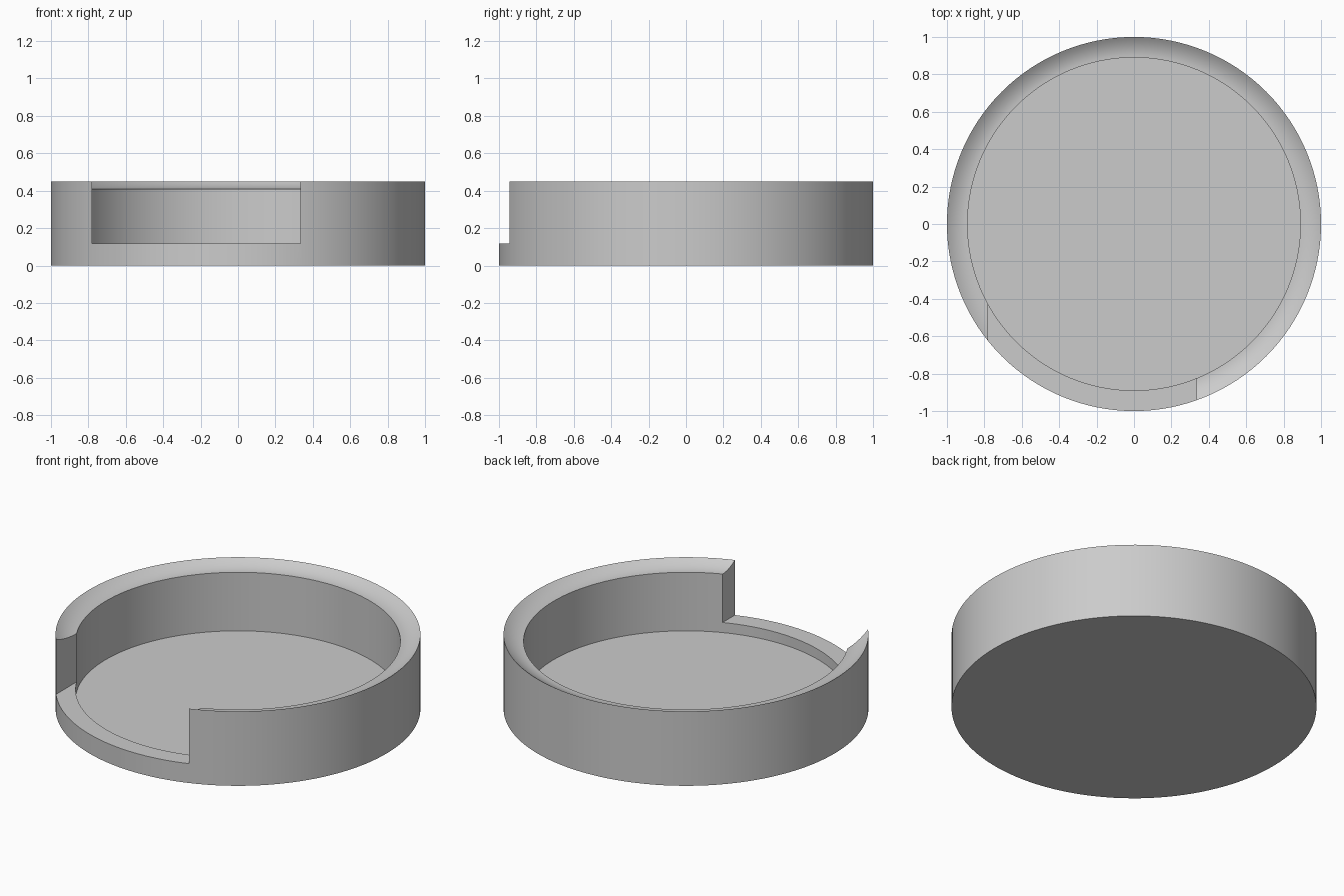
import bpy
import bmesh
import math

cube = bpy.data.objects.get("Cube")
if cube:
    bpy.data.objects.remove(cube, do_unlink=True)

SEGMENTS = 128
OUTER, INNER = 1.0, 0.89
HEIGHT, LIP, LEDGE, FLOOR = 0.45, 0.41, 0.117, 0.056
NOTCH_LEFT, NOTCH_RIGHT = 0.333, -0.78

grey = bpy.data.materials.new("plain grey")
grey.use_nodes = True
colour = (0.6, 0.6, 0.6, 1)
grey.diffuse_color = colour
grey.node_tree.nodes["Principled BSDF"].inputs["Base Color"].default_value = colour


def make_object(name, bm):
    mesh = bpy.data.meshes.new(name)
    bm.to_mesh(mesh)
    bm.free()
    obj = bpy.data.objects.new(name, mesh)
    bpy.context.collection.objects.link(obj)
    return obj


# Dish profile from floor to base, with a rim hollowed down towards the inside
STEPS = 8
rim = []
for i in range(STEPS + 1):
    t = i / STEPS
    rim.append((INNER + (OUTER - INNER) * t, LIP + (HEIGHT - LIP) * t ** 2))
profile = [(INNER, FLOOR)] + rim + [(OUTER, 0)]

bm = bmesh.new()
rings = []
for radius, z in profile:
    angles = [2 * math.pi * i / SEGMENTS for i in range(SEGMENTS)]
    rings.append([bm.verts.new((radius * math.cos(a), radius * math.sin(a), z)) for a in angles])
for lower, upper in zip(rings, rings[1:]):
    for i in range(SEGMENTS):
        j = (i + 1) % SEGMENTS
        bm.faces.new((lower[i], lower[j], upper[j], upper[i]))
bm.faces.new(rings[0])
bm.faces.new(rings[-1])
bmesh.ops.recalc_face_normals(bm, faces=bm.faces[:])
dish = make_object("round_dish", bm)
dish.data.materials.append(grey)

# Front opening cut through the wall down to the ledge
bm = bmesh.new()
bmesh.ops.create_cube(bm, size=1)
for v in bm.verts:
    v.co.x = NOTCH_LEFT if v.co.x > 0 else NOTCH_RIGHT
    v.co.y = 0 if v.co.y > 0 else -1.2
    v.co.z = HEIGHT + 0.2 if v.co.z > 0 else LEDGE
cutter = make_object("notch_cutter", bm)
cutter.hide_render = True

cut = dish.modifiers.new("notch", "BOOLEAN")
cut.operation = "DIFFERENCE"
cut.solver = "EXACT"
cut.object = cutter

bpy.ops.object.select_all(action="DESELECT")
bpy.context.view_layer.objects.active = dish
dish.select_set(True)
bpy.ops.object.modifier_apply(modifier=cut.name)
bpy.data.objects.remove(cutter, do_unlink=True)
bpy.ops.object.shade_smooth_by_angle(angle=math.radians(25))
